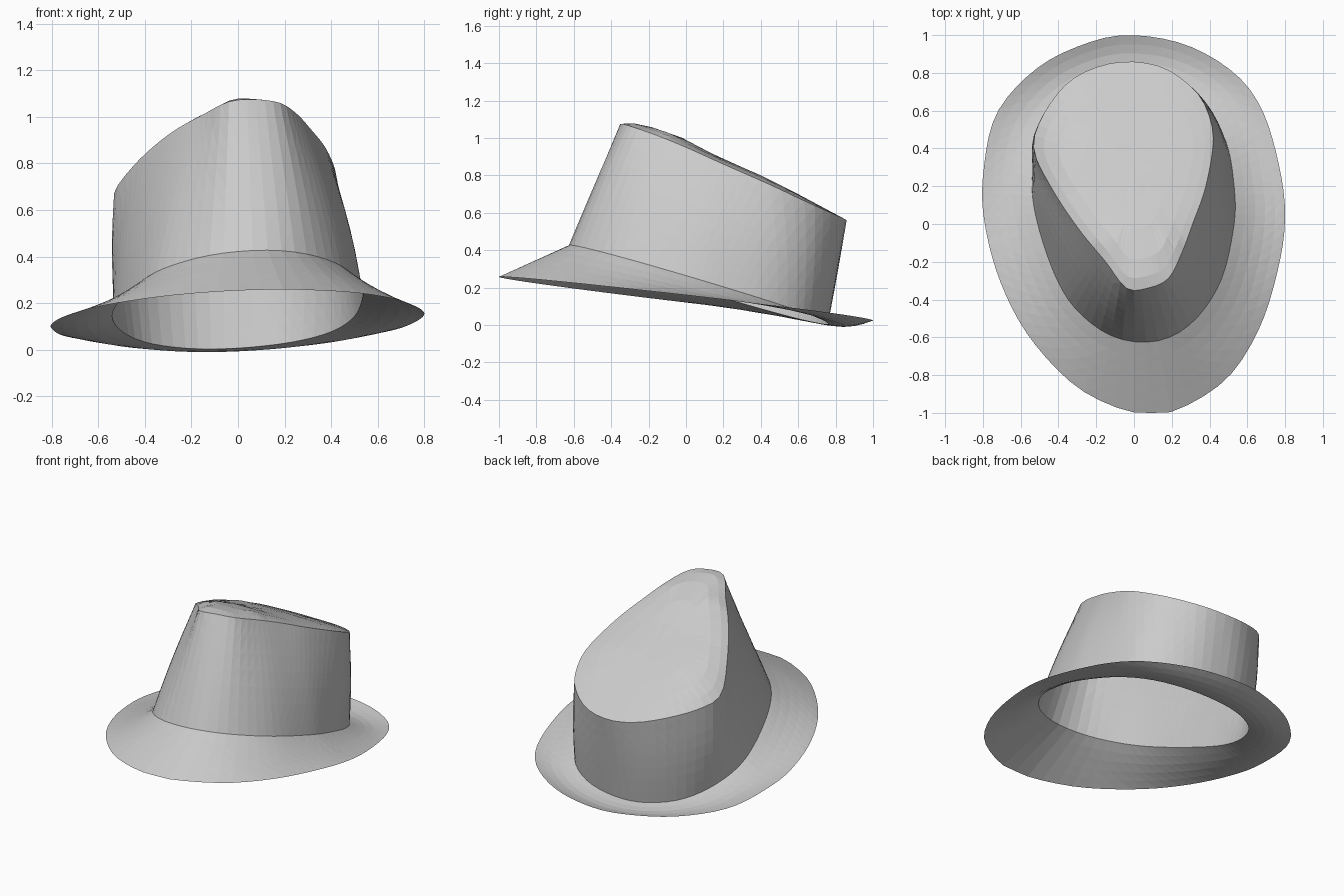
import bpy
import bmesh
import math
from mathutils import Vector

SEGMENTS = 72
CENTRE = Vector((0, .1, 0))

if "Cube" in bpy.data.objects:
    bpy.data.objects.remove(bpy.data.objects["Cube"], do_unlink=True)

felt = bpy.data.materials.new("grey_felt")
felt.use_nodes = True
felt.diffuse_color = (.6, .6, .6, 1)
felt.node_tree.nodes["Principled BSDF"].inputs["Base Color"].default_value = felt.diffuse_color


def lerp_table(table, value):
    """Piecewise linear lookup in a list of (key, result) pairs."""
    for (low, start), (high, end) in zip(table, table[1:]):
        if value <= high:
            return start + (end - start) * max(0, (value - low) / (high - low))
    return table[-1][1]


def smooth_ring(points):
    """Closed spline through the points, resampled at even angles."""
    points = [Vector(p) for p in points]
    count, samples = len(points), []
    for i in range(count):
        a, b, c, d = (points[(i + k) % count] for k in (-1, 0, 1, 2))
        for step in range(8):
            t = step / 8
            samples.append(b + (c - a) * t / 2 + (a * 2 - b * 5 + c * 4 - d) * t**2 / 2
                           + (b * 3 - a - c * 3 + d) * t**3 / 2)
    full = 2 * math.pi
    polar = sorted(((math.atan2(p.y - CENTRE.y, p.x) % full, p) for p in samples),
                   key=lambda item: item[0])
    first, last = polar[0], polar[-1]
    polar = [(last[0] - full, last[1])] + polar + [(first[0] + full, first[1])]
    return [lerp_table(polar, full * i / SEGMENTS) for i in range(SEGMENTS)]


def loft(name, rings, tip=None):
    """Skin a list of rings, optionally closed by a fan to one point."""
    bm = bmesh.new()
    loops = [[bm.verts.new(p) for p in ring] for ring in rings]
    for lower, upper in zip(loops, loops[1:]):
        for i in range(SEGMENTS):
            j = (i + 1) % SEGMENTS
            bm.faces.new((lower[i], lower[j], upper[j], upper[i]))
    if tip is not None:
        peak = bm.verts.new(tip)
        for i in range(SEGMENTS):
            bm.faces.new((loops[-1][i], loops[-1][(i + 1) % SEGMENTS], peak))
    bmesh.ops.triangulate(bm, faces=bm.faces[:])
    mesh = bpy.data.meshes.new(name)
    bm.to_mesh(mesh)
    bm.free()
    mesh.materials.append(felt)
    obj = bpy.data.objects.new(name, mesh)
    bpy.context.collection.objects.link(obj)


# Brim edge lies on a tilted plane
brim_plan = [(.8, .03), (.77, .3), (.68, .6), (.53, .8), (.27, .95), (-.03, 1),
             (-.27, .95), (-.52, .82), (-.73, .58), (-.8, .25), (-.79, 0), (-.71, -.3),
             (-.56, -.59), (-.32, -.85), (-.07, -.98), (.09, -1), (.24, -.98),
             (.49, -.82), (.66, -.56), (.76, -.25)]
brim_edge = smooth_ring([(x, y, .14 - .115 * y + .025 * x) for x, y in brim_plan])

# Head opening, on a steeper plane
base_plan = [(.53, 0), (.53, .2), (.49, .43), (.39, .61), (.22, .72), (0, .76),
             (-.2, .73), (-.38, .62), (-.49, .45), (-.54, .23), (-.51, 0), (-.41, -.29),
             (-.29, -.47), (-.1, -.6), (.12, -.62), (.31, -.52), (.46, -.3)]
base = smooth_ring([(x, y, .235 - .3 * y + .055 * x) for x, y in base_plan])

# Pinched rim at the top of the crown
rim = smooth_ring([(.31, 0, .95), (.38, .2, .86), (.42, .45, .75), (.38, .62, .67),
                   (.3, .73, .62), (.15, .83, .575), (-.03, .86, .56), (-.2, .83, .575),
                   (-.36, .74, .61), (-.49, .56, .64), (-.53, .39, .68), (-.43, .18, .81),
                   (-.29, -.03, .93), (-.15, -.2, 1.01), (-.04, -.34, 1.065),
                   (.07, -.34, 1.075), (.18, -.29, 1.06), (.25, -.16, 1.015)])


def brim_ring(t):
    """Ring across the brim, sagging towards the back."""
    ring = []
    for a, b in zip(brim_edge, base):
        p = a.lerp(b, t)
        p.z -= lerp_table([(-.7, 0), (.1, .022)], p.y) * math.sin(math.pi * t)
        ring.append(p)
    return ring


def wall_ring(t):
    """Ring up the crown wall, swelling at the sides."""
    ring = []
    for a, b in zip(base, rim):
        p = a.lerp(b, t)
        out = (p - CENTRE).to_2d().normalized()
        swell = .025 * abs(out.x) * math.sin(math.pi * t)
        ring.append(p + out.to_3d() * swell)
    return ring


loft("brim", [brim_ring(i / 5) for i in range(6)])
loft("crown_wall", [wall_ring(i / 7) for i in range(8)])

# Sloping, slightly domed top
slope = [(-.34, 1.075), (-.29, 1.08), (-.1, 1.04), (0, .99), (.17, .9),
         (.4, .8), (.6, .7), (.86, .56)]
middle = Vector((0, .3, lerp_table(slope, .3)))


def top_ring(scale):
    """Ring on the top surface, dropping to the rim at its edge."""
    ring = []
    for p in rim:
        q = middle.lerp(p, scale)
        drop = p.z - lerp_table(slope, p.y)
        q.z = lerp_table(slope, q.y) + drop * scale ** 4
        ring.append(q)
    return ring


loft("crown_top", [top_ring(s) for s in (1, .9, .75, .5, .25)], middle)
